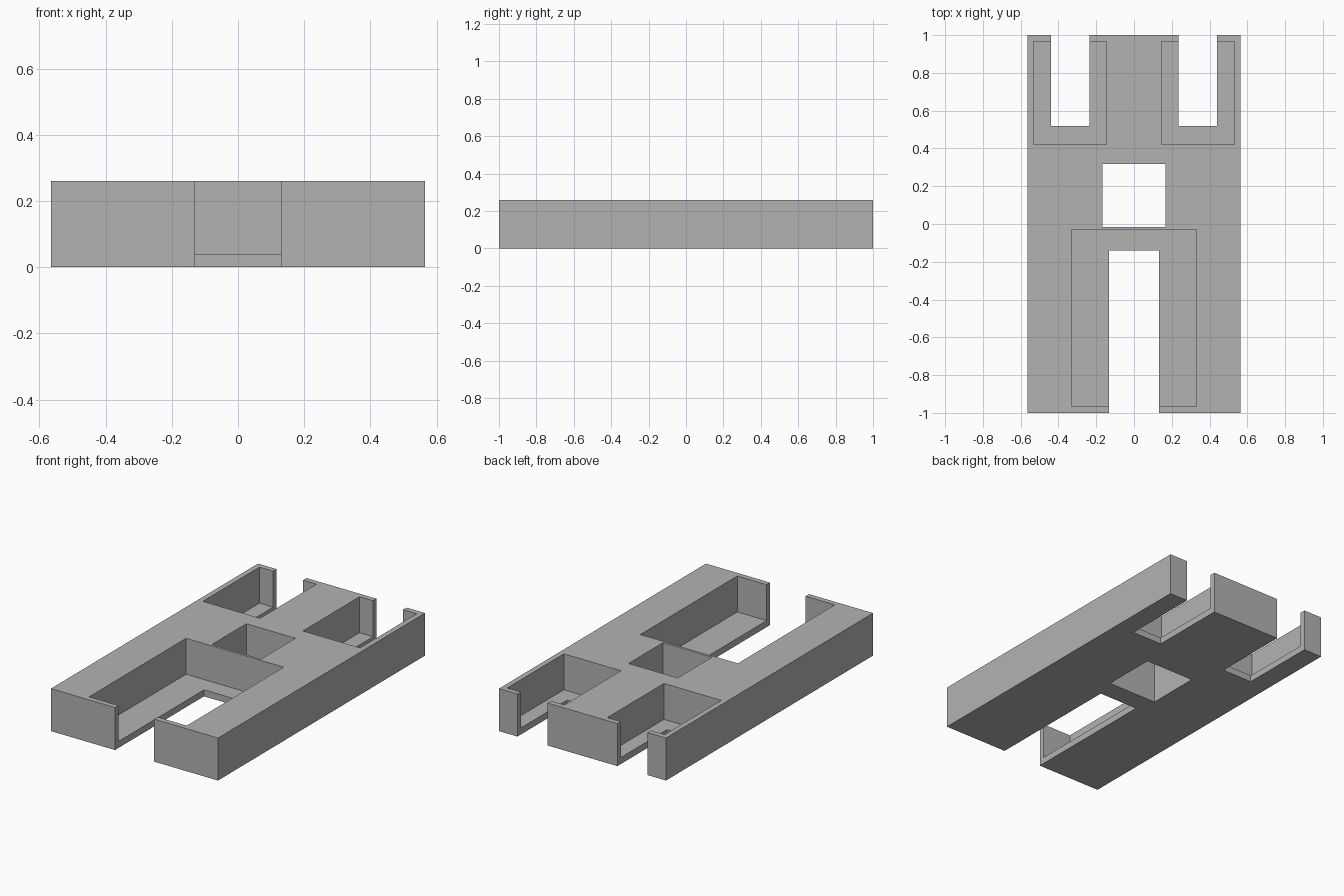
import bpy

default = bpy.data.objects.get("Cube")
if default:
    bpy.data.objects.remove(default, do_unlink=True)

WIDTH, HEIGHT, FLOOR = 0.565, 0.26, 0.04
OVER = 0.1  # how far cutters overshoot the block

grey = bpy.data.materials.new("plain grey")
grey.use_nodes = True
colour = (0.45, 0.45, 0.45, 1)
grey.diffuse_color = colour
grey.node_tree.nodes["Principled BSDF"].inputs["Base Color"].default_value = colour


def box(name, x, y, z):
    """Box spanning the given (low, high) ranges."""
    bpy.ops.mesh.primitive_cube_add(size=1)
    ob = bpy.context.object
    ob.name = name
    for v in ob.data.vertices:
        v.co = [r[1] if c > 0 else r[0] for c, r in zip(v.co, (x, y, z))]
    ob.data.materials.append(grey)
    return ob


def cut(target, name, x, y, z):
    """Subtract a box from the target and discard the cutter."""
    cutter = box(name, x, y, z)
    cutter.hide_render = True
    mod = target.modifiers.new(name, "BOOLEAN")
    mod.operation = "DIFFERENCE"
    mod.solver = "EXACT"
    mod.object = cutter
    bpy.context.view_layer.objects.active = target
    bpy.ops.object.modifier_apply(modifier=mod.name)
    bpy.data.objects.remove(cutter, do_unlink=True)


through = (-OVER, HEIGHT + OVER)
pocket = (FLOOR, HEIGHT + OVER)

# Solid block
tray = box("slotted_tray", (-WIDTH, WIDTH), (-1, 1), (0, HEIGHT))

# Large front pocket and its open slot
cut(tray, "front_pocket", (-0.33, 0.33), (-0.967, -0.03), pocket)
cut(tray, "front_slot", (-0.132, 0.132), (-1 - OVER, -0.14), through)

# Window through the middle
cut(tray, "middle_window", (-0.166, 0.166), (-0.015, 0.318), through)

# Pair of rear pockets with open slots
for side in (-1, 1):
    cut(tray, "rear_pocket", sorted((side * 0.145, side * 0.532)), (0.42, 0.967), pocket)
    cut(tray, "rear_slot", sorted((side * 0.236, side * 0.44)), (0.52, 1 + OVER), through)
